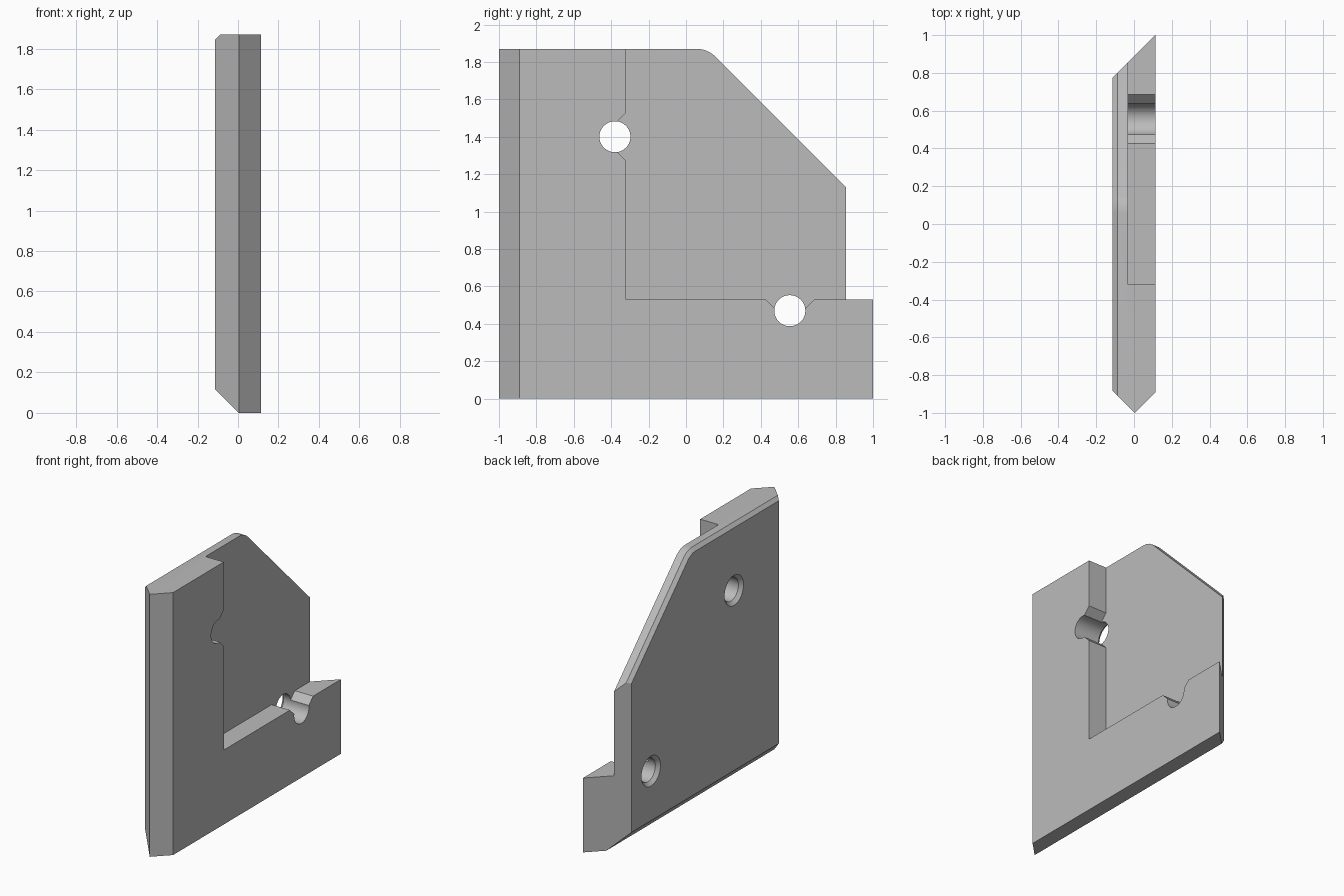
import bpy, bmesh, math
from mathutils import Vector

cube = bpy.data.objects.get("Cube")
if cube:
    bpy.data.objects.remove(cube, do_unlink=True)

HALF = 0.1125      # half plate thickness
TOP = 1.87         # plate height
FLOOR = -0.032     # depth of the pocket floor
RIDGE = 0.004      # x of the front ridge
BEVEL = 0.024      # small edge chamfer
RADIUS = 0.083     # through hole

grey = bpy.data.materials.new("light_grey")
grey.use_nodes = True
colour = (0.5, 0.5, 0.5, 1)
grey.diffuse_color = colour
grey.node_tree.nodes["Principled BSDF"].inputs["Base Color"].default_value = colour


def add_object(name, bm):
    bmesh.ops.recalc_face_normals(bm, faces=bm.faces)
    mesh = bpy.data.meshes.new(name)
    bm.to_mesh(mesh)
    bm.free()
    mesh.materials.append(grey)
    obj = bpy.data.objects.new(name, mesh)
    bpy.context.collection.objects.link(obj)
    return obj


def trim(bm, point, normal):
    """Remove everything on the normal's side of a plane and cap the cut."""
    geom = bm.verts[:] + bm.edges[:] + bm.faces[:]
    cut = bmesh.ops.bisect_plane(bm, geom=geom, dist=1e-6, plane_co=point,
                                 plane_no=Vector(normal).normalized(), clear_outer=True)
    edges = [e for e in cut["geom_cut"] if isinstance(e, bmesh.types.BMEdge)]
    if edges:
        bmesh.ops.holes_fill(bm, edges=edges)


def loft(name, rings):
    bm = bmesh.new()
    loops = [[bm.verts.new(p) for p in ring] for ring in rings]
    for a, b in zip(loops, loops[1:]):
        for i in range(len(a)):
            j = (i + 1) % len(a)
            bm.faces.new((a[i], a[j], b[j], b[i]))
    bm.faces.new(loops[0])
    bm.faces.new(loops[-1])
    return add_object(name, bm)


# Plate: a box trimmed by planes
bm = bmesh.new()
bmesh.ops.create_cube(bm, size=2)
for v in bm.verts:
    v.co = (v.co.x * HALF, v.co.y, (v.co.z + 1) * TOP / 2)
for side in (-1, 1):
    trim(bm, (RIDGE, -1, 0), (side, -1, 0))      # pointed front edge
trim(bm, (HALF, 1, 0), (-1, 1, 0))               # mitred back edge
trim(bm, (RIDGE, 0, 0), (-1, 0, -1))             # bottom chamfer

# Top, rounded corner and slope, with a chamfer along the outer face
corner_r = 0.145
centre_y = 0.115 - corner_r * math.tan(math.pi / 8)
centre_z = TOP - corner_r
steps = 8
for i in range(steps + 1):
    a = math.pi / 4 * i / steps
    ny, nz = math.sin(a), math.cos(a)
    y, z = centre_y + corner_r * ny, centre_z + corner_r * nz
    if i:
        trim(bm, (0, y, z), (0, ny, nz))
    trim(bm, (BEVEL - HALF, y, z), (-1, ny, nz))
plate = add_object("bracket_plate", bm)

# Pocket with sloped reliefs next to the holes
outline = [(-0.32, 0.53), (0.425, 0.53), (0.485, 0.47), (0.625, 0.47),
           (0.685, 0.53), (1.2, 0.53), (1.2, 2.2), (-0.32, 2.2),
           (-0.32, 1.53), (-0.38, 1.47), (-0.38, 1.33), (-0.32, 1.27)]
cutters = [loft("pocket_cutter", [[(x, y, z) for y, z in outline] for x in (FLOOR, 0.3)])]

# Countersunk through holes
for y, z in ((-0.38, 1.4), (0.555, 0.47)):
    rings = []
    for x, r in ((-HALF - 0.04, RADIUS + BEVEL + 0.04), (BEVEL - HALF, RADIUS), (0.4, RADIUS)):
        angles = [math.tau * (k + 0.5) / 48 for k in range(48)]
        rings.append([(x, y + r * math.cos(t), z + r * math.sin(t)) for t in angles])
    cutters.append(loft("hole_cutter", rings))

bpy.ops.object.select_all(action="DESELECT")
bpy.context.view_layer.objects.active = plate
plate.select_set(True)
for cutter in cutters:
    cutter.hide_render = True
    mod = plate.modifiers.new("cut", "BOOLEAN")
    mod.operation = "DIFFERENCE"
    mod.solver = "EXACT"
    mod.object = cutter
    bpy.ops.object.modifier_apply(modifier=mod.name)
    bpy.data.objects.remove(cutter, do_unlink=True)

bpy.ops.object.shade_smooth_by_angle(angle=math.radians(25))
